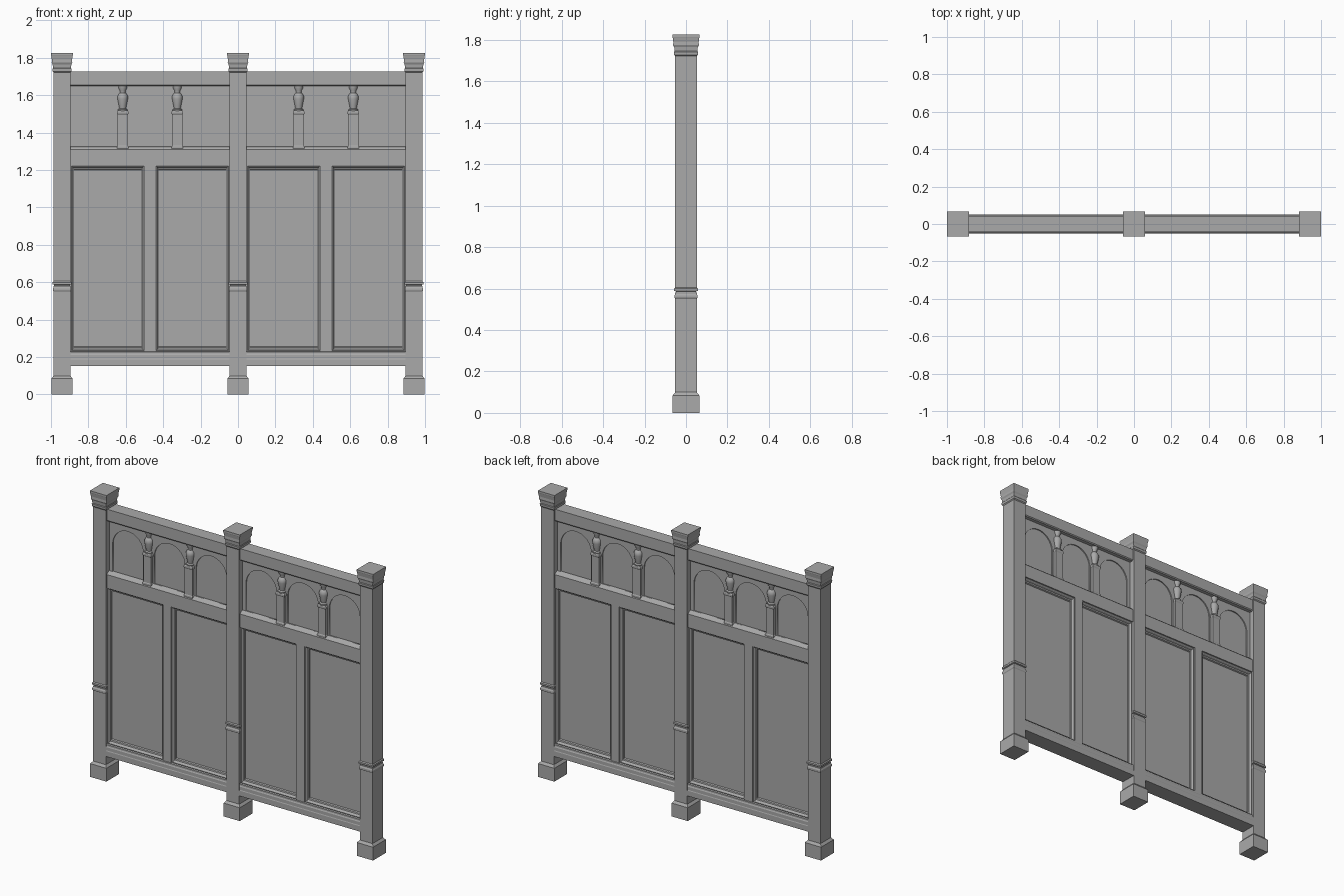
import bpy, bmesh, math

cube = bpy.data.objects.get("Cube")
if cube:
    bpy.data.objects.remove(cube, do_unlink=True)

grey = bpy.data.materials.new("plain grey")
grey.use_nodes = True
COLOUR = (0.4, 0.4, 0.4, 1)
grey.diffuse_color = COLOUR
grey.node_tree.nodes["Principled BSDF"].inputs["Base Color"].default_value = COLOUR


def finish(name, bm, smooth=False):
    bmesh.ops.recalc_face_normals(bm, faces=bm.faces)
    mesh = bpy.data.meshes.new(name)
    bm.to_mesh(mesh)
    bm.free()
    mesh.materials.append(grey)
    obj = bpy.data.objects.new(name, mesh)
    bpy.context.collection.objects.link(obj)
    if smooth:
        bpy.ops.object.select_all(action="DESELECT")
        obj.select_set(True)
        bpy.context.view_layer.objects.active = obj
        bpy.ops.object.shade_smooth_by_angle(angle=math.radians(40))
    return obj


def loft(name, rings, smooth=False, caps=(True, True)):
    """Skin closed rings of points, optionally capping first and last."""
    bm = bmesh.new()
    loops = [[bm.verts.new(p) for p in ring] for ring in rings]
    for a, b in zip(loops, loops[1:]):
        for i in range(len(a)):
            j = (i + 1) % len(a)
            bm.faces.new((a[i], a[j], b[j], b[i]))
    for cap, loop in zip(caps, (loops[0], loops[-1])):
        if cap:
            bm.faces.new(loop)
    return finish(name, bm, smooth)


def square_stack(name, x, y, hx, hy, profile):
    """Square section column from (outward offset, height) pairs."""
    loft(name, [[(x + sx * (hx + o), y + sy * (hy + o), z)
                 for sx, sy in ((-1, -1), (1, -1), (1, 1), (-1, 1))] for o, z in profile])


def rail(name, x0, x1, half):
    """Bar along x with a front/back symmetric (depth, height) section."""
    section = half + [(-y, z) for y, z in reversed(half)]
    loft(name, [[(x, y, z) for y, z in section] for x in (x0, x1)])


def sunk_panel(name, side, x0, x1, z0, z1, steps):
    """Moulded frame stepping in to a flat panel: (inset x, inset z, depth)."""
    loft(name, [[(x0 + a, side * y, z0 + b), (x1 - a, side * y, z0 + b),
                 (x1 - a, side * y, z1 - b), (x0 + a, side * y, z1 - b)]
                for a, b, y in steps], caps=(False, True))


def arch_outline(cx, half, bottom, top):
    spring = top - half
    pts = [(cx - half, bottom), (cx + half, bottom)]
    for i in range(17):
        t = math.pi * i / 16
        pts.append((cx + half * math.cos(t), spring + half * math.sin(t)))
    return pts


def pierced_plate(name, outlines, half_depth):
    """Upright plate from an outer outline and hole outlines."""
    curve = bpy.data.curves.new(name, "CURVE")
    curve.dimensions = "2D"
    curve.fill_mode = "BOTH"
    curve.extrude = half_depth
    for pts in outlines:
        spline = curve.splines.new("POLY")
        spline.points.add(len(pts) - 1)
        for p, (x, z) in zip(spline.points, pts):
            p.co = (x, z, 0, 1)
        spline.use_cyclic_u = True
    curve.materials.append(grey)
    obj = bpy.data.objects.new(name, curve)
    bpy.context.collection.objects.link(obj)
    obj.rotation_euler.x = math.pi / 2
    bpy.ops.object.select_all(action="DESELECT")
    obj.select_set(True)
    bpy.context.view_layer.objects.active = obj
    bpy.ops.object.convert(target="MESH")


def baluster(name, x, y, profile):
    n = 20
    loft(name, [[(x + r * math.cos(2 * math.pi * i / n), y + r * math.sin(2 * math.pi * i / n), z)
                 for i in range(n)] for r, z in profile], smooth=True)


POST_X = 0.941
POST = [(0.012, 0), (0.012, 0.085), (0, 0.1), (0, 0.55), (0.004, 0.556), (0.004, 0.566),
        (0, 0.574), (0, 0.58), (-0.003, 0.582), (-0.003, 0.586), (0.005, 0.589),
        (0.005, 0.6), (0, 0.606), (0, 1.722), (0.005, 1.728), (0.006, 1.742), (0.003, 1.746),
        (0.005, 1.765), (0.01, 1.775), (0.009, 1.79), (0.0125, 1.812), (0.0135, 1.815), (0.0135, 1.826)]
MOULDING = [(0, 0, 0.043), (0, 0, 0.036), (0.005, 0.004, 0.038), (0.01, 0.009, 0.034),
            (0.014, 0.014, 0.024), (0.018, 0.022, 0.022), (0.018, 0.026, 0.014)]
VASE = [(0.025, 1.515), (0.026, 1.524), (0.018, 1.53), (0.021, 1.545), (0.028, 1.58),
        (0.028, 1.594), (0.022, 1.606), (0.015, 1.613), (0.016, 1.625), (0.023, 1.638), (0.023, 1.648)]
FACE = 0.043

# Posts with plinths, bands and moulded caps
for side, x in (("right", -POST_X), ("middle", 0), ("left", POST_X)):
    square_stack(side + "_post", x, 0, 0.045, 0.052, POST)

for side, cx in (("right", -POST_X / 2), ("left", POST_X / 2)):
    x0, x1 = cx - 0.427, cx + 0.427
    # Rails
    rail(side + "_top_rail", x0, x1, [(FACE, 1.727), (FACE, 1.656), (0.038, 1.65), (0.018, 1.648)])
    rail(side + "_middle_rail", x0, x1, [(0.018, 1.326), (0.036, 1.318), (FACE, 1.31), (FACE, 1.225)])
    rail(side + "_bottom_rail", x0, x1, [(FACE, 0.23), (0.047, 0.228), (0.047, 0.218), (0.05, 0.212),
                                         (0.05, 0.192), (0.052, 0.187), (0.052, 0.153)])
    # Stile and sunk panels
    rail(side + "_stile", cx - 0.028, cx + 0.028, [(FACE, 1.225), (FACE, 0.23)])
    for face, s in (("front", -1), ("back", 1)):
        for half, a, b in (("outer", -0.4255, -0.028), ("inner", 0.028, 0.4255)):
            sunk_panel(f"{side}_{half}_{face}_panel", s, cx + a, cx + b, 0.23, 1.225, MOULDING)
    # Arcaded frieze over a thin backing board
    rail(side + "_frieze_board", x0, x1, [(0.011, 1.66), (0.011, 1.3)])
    border = [(x0, 1.3), (x1, 1.3), (x1, 1.66), (x0, 1.66)]
    arches = [arch_outline(cx + k * 0.294, 0.108, 1.326, 1.61) for k in (-1, 0, 1)]
    pierced_plate(side + "_arcade", [border] + arches, 0.018)
    # Pedestals and vase balusters between the arches
    for place, k in (("outer", -1), ("inner", 1)):
        x = cx + k * 0.146
        square_stack(f"{side}_{place}_pedestal", x, 0, 0.027, 0.036,
                     [(0.003, 1.31), (0.003, 1.325), (0, 1.33), (0, 1.495), (0.004, 1.502),
                      (0.004, 1.512), (0, 1.518)])
        for face, y in (("front", -0.014), ("back", 0.014)):
            baluster(f"{side}_{place}_{face}_baluster", x, y, VASE)
